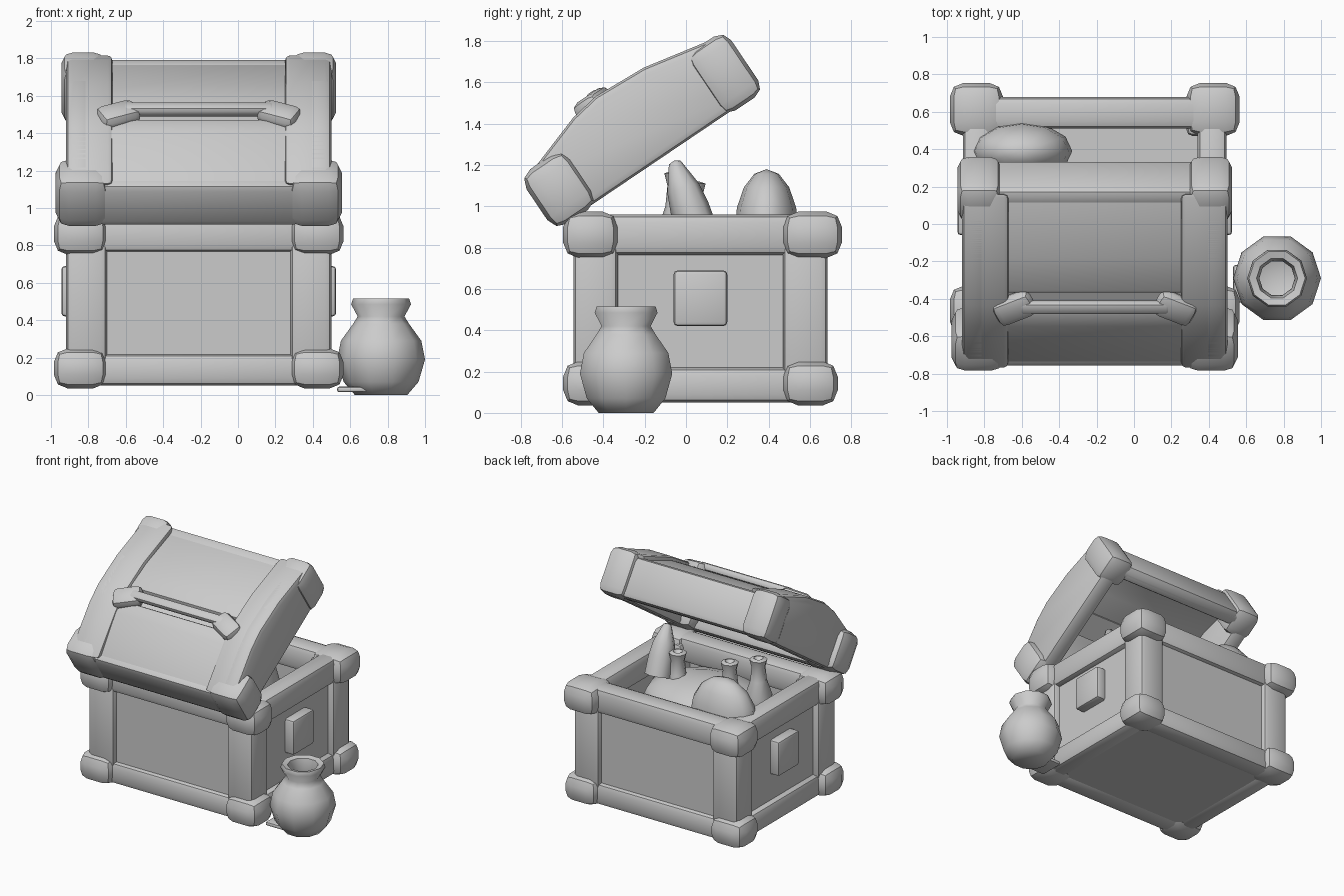
import bpy, bmesh, math
from mathutils import Matrix, Vector

if "Cube" in bpy.data.objects:
    bpy.data.objects.remove(bpy.data.objects["Cube"])

CX, CY = -0.21, 0.07                      # centre of the chest in plan
LID = Matrix.Translation((CX, -0.63, 0.89)) @ Matrix.Rotation(math.radians(34), 4, 'X')
BODY = Matrix.Translation((CX, CY, 0))


def finish(name, bm, matrix=Matrix(), bevel=0.0, angle=40):
    bmesh.ops.recalc_face_normals(bm, faces=bm.faces)
    if bevel:
        bmesh.ops.bevel(bm, geom=[e for e in bm.edges if e.calc_face_angle(0) > 0.5],
                        offset=bevel, segments=2, profile=0.5, affect='EDGES', clamp_overlap=True)
    bm.transform(matrix)
    mesh = bpy.data.meshes.new(name)
    bm.to_mesh(mesh)
    bm.free()
    ob = bpy.data.objects.new(name, mesh)
    bpy.context.collection.objects.link(ob)
    bpy.ops.object.select_all(action='DESELECT')
    ob.select_set(True)
    bpy.context.view_layer.objects.active = ob
    bpy.ops.object.shade_smooth_by_angle(angle=math.radians(angle))
    return ob


def box(name, lo, hi, matrix=BODY, bevel=0.03):
    lo, hi = Vector(lo), Vector(hi)
    bm = bmesh.new()
    bmesh.ops.create_cube(bm, size=1)
    d = hi - lo
    bm.transform(Matrix.Translation((lo + hi) / 2) @ Matrix.Diagonal((abs(d.x), abs(d.y), abs(d.z), 1)))
    return finish(name, bm, matrix, bevel)


def prism(name, profile, x0, x1, matrix=LID, bevel=0.02):
    bm = bmesh.new()
    face = bm.faces.new([bm.verts.new((x0, u, v)) for u, v in profile])
    ext = bmesh.ops.extrude_face_region(bm, geom=[face])
    bmesh.ops.translate(bm, vec=(x1 - x0, 0, 0),
                        verts=[g for g in ext['geom'] if isinstance(g, bmesh.types.BMVert)])
    return finish(name, bm, matrix, bevel)


def lathe(name, profile, matrix, sides=10):
    bm = bmesh.new()
    vs = [bm.verts.new((r, 0, z)) for r, z in profile]
    es = [bm.edges.new(p) for p in zip(vs, vs[1:])]
    bmesh.ops.spin(bm, geom=vs + es, cent=(0, 0, 0), axis=(0, 0, 1),
                   angle=math.tau, steps=sides)
    bmesh.ops.remove_doubles(bm, verts=bm.verts, dist=0.0005)
    return finish(name, bm, matrix, angle=60)


def ball(name, loc, size):
    bm = bmesh.new()
    bmesh.ops.create_uvsphere(bm, u_segments=12, v_segments=8, radius=1)
    return finish(name, bm, Matrix.Translation(loc) @ Matrix.Diagonal((*size, 1)), angle=60)


# Chest body: floor and recessed panels
box("floor", (-.66, -.57, .06), (.66, .57, .13), bevel=0)
for s, side in ((-1, "left"), (1, "right")):
    box(side + "_panel", (s * .60, -.55, .08), (s * .66, .55, .9), bevel=0)
    box(side + "_plate", (s * .64, -.13, .42), (s * .735, .13, .69), bevel=.02)
for s, side in ((-1, "front"), (1, "back")):
    box(side + "_panel", (-.65, s * .52, .08), (.65, s * .575, .9), bevel=0)

# Frame: posts, rails and rounded corner blocks
for sx in (-1, 1):
    for sy in (-1, 1):
        box("post", (sx * .49, sy * .40, .1), (sx * .71, sy * .615, .92), bevel=.035)
        for z0, z1 in ((.035, .25), (.75, .975)):
            grow = .02 if z0 > .5 and sy > 0 else 0
            box("corner_block", (sx * .49, sy * .40, z0), (sx * .775, sy * (.665 + grow), z1), bevel=.075)
for z0, z1 in ((.05, .22), (.765, .96)):
    for s in (-1, 1):
        box("side_rail", (s * .55, -.5, z0), (s * .705, .5, z1), bevel=.04)
        box("long_rail", (-.58, s * .44, z0), (.58, s * .61, z1), bevel=.04)

# Open lid: hollow shell in two halves with a groove under the handle, end walls and ribs
front = [(.03, .0), (.03, .26), (.36, .385), (.46, .40)]
front_in = [(.48, .31), (.38, .31), (.10, .20), (.10, .0)]
rear = [(.58, .40), (.80, .38), (1.15, .30), (1.15, .0)]
rear_in = [(1.08, .0), (1.08, .22), (.80, .30), (.56, .31)]
prism("lid_front_shell", front + front_in, -.64, .64)
prism("lid_rear_shell", rear + rear_in, -.64, .64)
box("lid_groove_floor", (-.62, .42, .29), (.62, .62, .34), LID, 0)
wall = [(.01, .0), (.01, .28), (.37, .40), (.52, .425), (.79, .41), (1.18, .33), (1.19, .0)]
rib_under = [(1.08, .22), (.79, .31), (.52, .33), (.37, .31), (.10, .2)]
for s, side in ((-1, "left"), (1, "right")):
    prism(side + "_lid_wall", wall, s * .57, s * .71, bevel=.035)
    prism(side + "_lid_rib", wall[1:6] + rib_under, s * .46, s * .70, bevel=.025)
    box("lid_low_corner", (s * .48, -.01, -.01), (s * .765, .25, .31), LID, .07)
    box("lid_high_corner", (s * .50, .98, -.01), (s * .735, 1.215, .345), LID, .06)
    # handle mounts flaring outwards into the ribs
    m = LID @ Matrix.Translation((s * .43, .49, .40)) @ Matrix.Rotation(math.radians(-s * 25), 4, 'Z')
    box("handle_mount", (-.11, -.075, -.05), (.11, .075, .05), m, .04)
box("lid_low_rail", (-.55, .01, .0), (.55, .16, .27), LID, .04)
box("lid_high_rail", (-.55, 1.05, .0), (.55, 1.18, .31), LID, .04)
box("lid_handle", (-.40, .475, .40), (.40, .545, .455), LID, .02)

# Pot standing beside the chest
pot = [(0, 0), (.14, 0), (.20, .07), (.235, .19), (.215, .29), (.15, .38), (.125, .42), (.16, .485),
       (.15, .515), (.11, .505), (.095, .43), (.11, .37), (0, .33)]
lathe("pot", pot, Matrix.Translation((.765, -.29, 0)))
box("pot_foot", (.53, -.42, .015), (.70, -.22, .045), Matrix(), .012)

# Treasure inside: heap, sack, leaning horn and small vases
ball("treasure_heap", (-.15, -.05, .70), (.50, .38, .20))
ball("sack", (-.60, .39, .88), (.27, .155, .30))
horn = [(0, 0), (.10, 0), (.095, .14), (.08, .24), (.03, .37), (0, .38)]
lathe("horn", horn, Matrix.Translation((.20, .06, .86)) @ Matrix.Rotation(math.radians(18), 4, 'X'), 8)
vase = [(0, 0), (.09, 0), (.10, .10), (.06, .22), (.05, .32), (.065, .38), (.035, .39), (0, .34)]
for x, y, top in ((.07, 0, 1.06), (-.40, .03, 1.12), (-.60, -.04, 1.17)):
    lathe("vase", vase, Matrix.Translation((x, y, top - .39)), 8)
